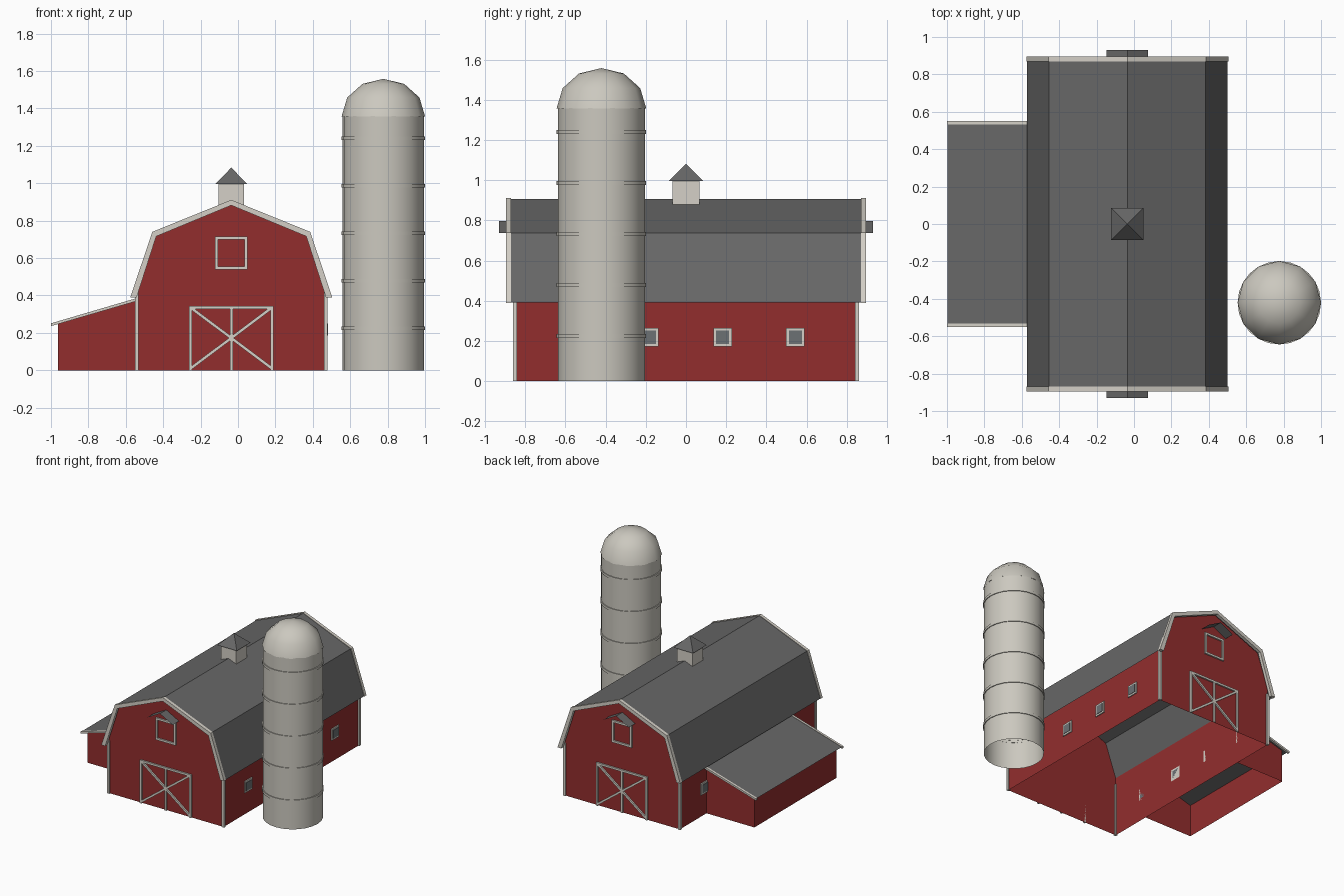
import bpy, bmesh, math
from mathutils import Vector

if "Cube" in bpy.data.objects:
    bpy.data.objects.remove(bpy.data.objects["Cube"])

CX = -0.036          # barn centre line
HW, HY = 0.505, 0.85  # barn half width and half length


def material(name, col):
    m = bpy.data.materials.new(name)
    m.diffuse_color = (*col, 1)
    m.use_nodes = True
    m.node_tree.nodes["Principled BSDF"].inputs["Base Color"].default_value = m.diffuse_color
    return m


RED = material("barn red", (0.29, 0.027, 0.027))
GREY = material("roof grey", (0.135, 0.135, 0.135))
TRIM = material("trim white", (0.66, 0.63, 0.57))
SILO = material("silo concrete", (0.60, 0.58, 0.52))
GLASS = material("window grey", (0.15, 0.165, 0.175))


def build(name, verts, faces, mat, smooth=False):
    bm = bmesh.new()
    vs = [bm.verts.new(v) for v in verts]
    for f in faces:
        bm.faces.new([vs[i] for i in f])
    bmesh.ops.remove_doubles(bm, verts=bm.verts, dist=1e-5)
    bmesh.ops.recalc_face_normals(bm, faces=bm.faces)
    me = bpy.data.meshes.new(name)
    bm.to_mesh(me)
    bm.free()
    me.materials.append(mat)
    for p in me.polygons:
        p.use_smooth = smooth
    ob = bpy.data.objects.new(name, me)
    bpy.context.collection.objects.link(ob)
    return ob


def prism(name, profile, y0, y1, mat, caps=True, sides=None):
    """Extrude an x/z profile along y; sides picks which edges get a face."""
    n = len(profile)
    verts = [(x, y, z) for y in (y0, y1) for x, z in profile]
    sides = range(n) if sides is None else sides
    faces = [(i, (i + 1) % n, (i + 1) % n + n, i + n) for i in sides]
    if caps:
        faces += [tuple(range(n)), tuple(range(n, 2 * n))]
    return build(name, verts, faces, mat)


def box(name, x0, x1, y0, y1, z0, z1, mat):
    return prism(name, [(x0, z0), (x1, z0), (x1, z1), (x0, z1)], y0, y1, mat)


def bar(name, p, q, width, y0, y1, mat):
    """Flat board between two x/z points."""
    p, q = Vector(p), Vector(q)
    d = (q - p).normalized() * width / 2
    n = Vector((-d.y, d.x))
    return prism(name, [p + n, p - n, q - n, q + n], y0, y1, mat)


def lathe(name, profile, n, centre, mat):
    cx, cy = centre
    verts = [(cx + r * math.cos(math.tau * k / n), cy + r * math.sin(math.tau * k / n), z)
             for r, z in profile for k in range(n)]
    faces = [(j * n + k, j * n + (k + 1) % n, (j + 1) * n + (k + 1) % n, (j + 1) * n + k)
             for j in range(len(profile) - 1) for k in range(n)]
    return build(name, verts, faces, mat, True)


def mirrored(half):
    """Half profile, eave to ridge, to a full profile about the barn centre."""
    return [(CX - x, z) for x, z in half] + [(CX + x, z) for x, z in half[-2::-1]]


# barn walls (open below) and gambrel roof
wall = mirrored([(HW, 0), (HW, 0.475), (0.412, 0.73), (0, 0.9)])
prism("barn_walls", wall, -HY, HY, RED, sides=(0, 5))
prism("barn_roof", mirrored([(0.536, 0.391), (0.418, 0.737), (0, 0.907)]),
      -0.885, 0.885, GREY, caps=False, sides=range(4))

outer = mirrored([(0.54, 0.39), (0.422, 0.74), (0, 0.911)])
inner = mirrored([(0.506, 0.39), (0.401, 0.716), (0, 0.882)])

# both gable ends: trim, doors, loft frame, hood
for s, end in ((-1, "front"), (1, "back")):
    rake = prism(end + "_gable_trim", outer + inner[::-1], s * 0.87, s * 0.895, TRIM, caps=False)
    bpy.data.objects.remove(rake)
    for i in range(4):
        prism(f"{end}_gable_trim_{i}", [outer[i], outer[i + 1], inner[i + 1], inner[i]],
              s * 0.87, s * 0.895, TRIM)
    y0, y1 = s * HY, s * 0.862
    dw, dh, w = 0.217, 0.335, 0.016
    L, R = CX - dw, CX + dw
    for k, (p, q) in enumerate([((L, 0), (L, dh + w / 2)), ((R, 0), (R, dh + w / 2)),
                                ((CX, 0), (CX, dh)), ((L, dh), (R, dh)),
                                ((L, 0.01), (R, dh)), ((L, dh), (R, 0.01))]):
        bar(f"{end}_door_board_{k}", p, q, w, y0, y1, TRIM)
    lw, z0, z1 = 0.08, 0.548, 0.708
    L, R = CX - lw, CX + lw
    for k, (p, q) in enumerate([((L, z0 - w / 2), (L, z1 + w / 2)), ((R, z0 - w / 2), (R, z1 + w / 2)),
                                ((L, z0), (R, z0)), ((L, z1), (R, z1))]):
        bar(f"{end}_loft_frame_{k}", p, q, w, y0, y1, TRIM)
    prism(end + "_loft_hood", [(CX - 0.112, 0.736), (CX, 0.796), (CX + 0.112, 0.736)],
          s * HY, s * 0.93, GREY, caps=False, sides=(0, 1))

# corner posts and side windows
for sx, side in ((-1, "left"), (1, "right")):
    wx = CX + sx * HW
    for sy, end in ((-1, "front"), (1, "back")):
        box(f"{side}_{end}_corner_post", wx - 0.01, wx + 0.01,
            sy * HY - 0.01, sy * HY + 0.01, 0, 0.42, TRIM)
    for k, y in enumerate((-0.545, -0.182, 0.182, 0.545)):
        a, b = sorted((wx, wx + sx * 0.008))
        c, d = sorted((wx, wx + sx * 0.011))
        box(f"{side}_window_frame_{k}", a, b, y - 0.046, y + 0.046, 0.172, 0.264, TRIM)
        box(f"{side}_window_pane_{k}", c, d, y - 0.033, y + 0.033, 0.185, 0.251, GLASS)

# cupola
box("cupola", CX - 0.068, CX + 0.068, -0.068, 0.068, 0.86, 0.996, TRIM)
e = 0.086
build("cupola_roof", [(CX - e, -e, 0.996), (CX + e, -e, 0.996), (CX + e, e, 0.996),
                      (CX - e, e, 0.996), (CX, 0, 1.083)],
      [(0, 1, 4), (1, 2, 4), (2, 3, 4), (3, 0, 4), (0, 1, 2, 3)], GREY)

# lean-to shed on the left
wx = CX - HW
prism("lean_to_walls", [(wx, 0), (-0.962, 0), (-0.962, 0.255), (wx, 0.376)],
      -0.515, 0.515, RED, sides=(1,))
prism("lean_to_roof", [(-0.998, 0.249), (wx, 0.383)], -0.545, 0.545, GREY, caps=False, sides=(0,))
for s, end in ((-1, "front"), (1, "back")):
    prism(end + "_lean_to_trim", [(-1, 0.236), (wx, 0.37), (wx, 0.386), (-1, 0.251)],
          s * 0.532, s * 0.55, TRIM)

# silo with bands and dome
C = (0.777, -0.421)
lathe("silo_wall", [(0.217, 0), (0.217, 1.36)], 24, C, SILO)
lathe("silo_dome", [(0.223 * math.cos(math.radians(a)), 1.358 + 0.2 * math.sin(math.radians(a)))
                    for a in (0, 30, 60, 90)], 12, C, SILO)
for k in range(5):
    z = 0.225 + 0.254 * k
    band = lathe(f"silo_band_{k}", [(0.216, z - 0.01), (0.223, z - 0.01), (0.223, z + 0.01),
                                    (0.216, z + 0.01)], 24, C, SILO)
    band.data.set_sharp_from_angle(angle=math.radians(40))
